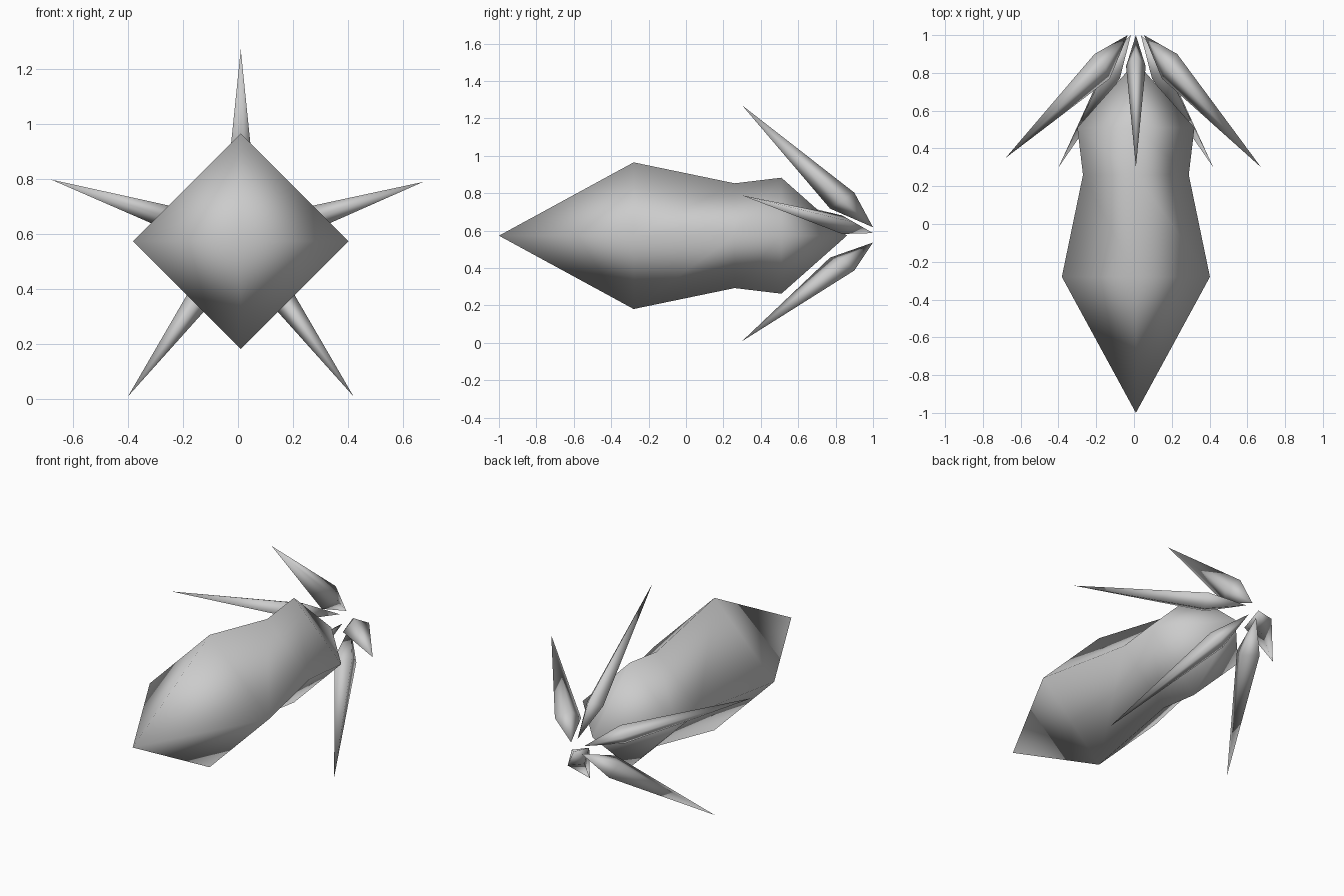
import bpy
import math
from mathutils import Matrix, Vector

cube = bpy.data.objects.get("Cube")
if cube:
    bpy.data.objects.remove(cube, do_unlink=True)

CENTRE = Vector((0.01, 0, 0.573))

grey = bpy.data.materials.new("plain grey")
grey.use_nodes = True
colour = (0.6, 0.6, 0.6, 1)
grey.diffuse_color = colour
grey.node_tree.nodes["Principled BSDF"].inputs["Base Color"].default_value = colour


def spindle(name, start, rings, end):
    """Closed smooth shape: a start point, four-cornered rings, an end point."""
    verts = [start] + [v for ring in rings for v in ring] + [end]
    last = len(verts) - 1
    faces = []
    for i in range(4):
        j = (i + 1) % 4
        faces.append((0, 1 + i, 1 + j))
        for k in range(len(rings) - 1):
            a, b = 1 + 4 * k, 5 + 4 * k
            faces.append((a + i, b + i, b + j, a + j))
        faces.append((last, last - 4 + j, last - 4 + i))
    mesh = bpy.data.meshes.new(name)
    mesh.from_pydata(verts, [], faces)
    mesh.shade_smooth()
    mesh.materials.append(grey)
    obj = bpy.data.objects.new(name, mesh)
    bpy.context.collection.objects.link(obj)
    obj.location = CENTRE
    return obj


# Body: a long diamond section, pointed at both ends
def diamond(y, r):
    return [(r, y, 0), (0, y, r), (-r, y, 0), (0, y, -r)]


spindle("body", (0, -1, 0),
        [diamond(-0.28, 0.392), diamond(0.26, 0.28), diamond(0.51, 0.31)],
        (0, 0.86, 0))

# Tail spikes: five swept blades around the rear, pointing forward and out
names = ["top", "upper_right", "lower_right", "lower_left", "upper_left"]
for n, side in enumerate(names):
    tip_y, tip_r = (0.35, 0.725) if side == "upper_right" else (0.3, 0.697)
    ring = [(0.052, 0.835, 0.19), (0, 0.90, 0.23),
            (-0.052, 0.835, 0.19), (0, 0.77, 0.145)]
    spike = spindle(side + "_spike", (0, tip_y, tip_r), [ring], (0, 1, 0.045))
    spike.data.transform(Matrix.Rotation(-math.tau * n / 5, 4, "Y"))

# Consistent outward normals
import bmesh
for obj in bpy.context.collection.objects:
    if obj.type == "MESH" and grey.name in obj.data.materials:
        bm = bmesh.new()
        bm.from_mesh(obj.data)
        bmesh.ops.recalc_face_normals(bm, faces=bm.faces)
        bm.to_mesh(obj.data)
        bm.free()
